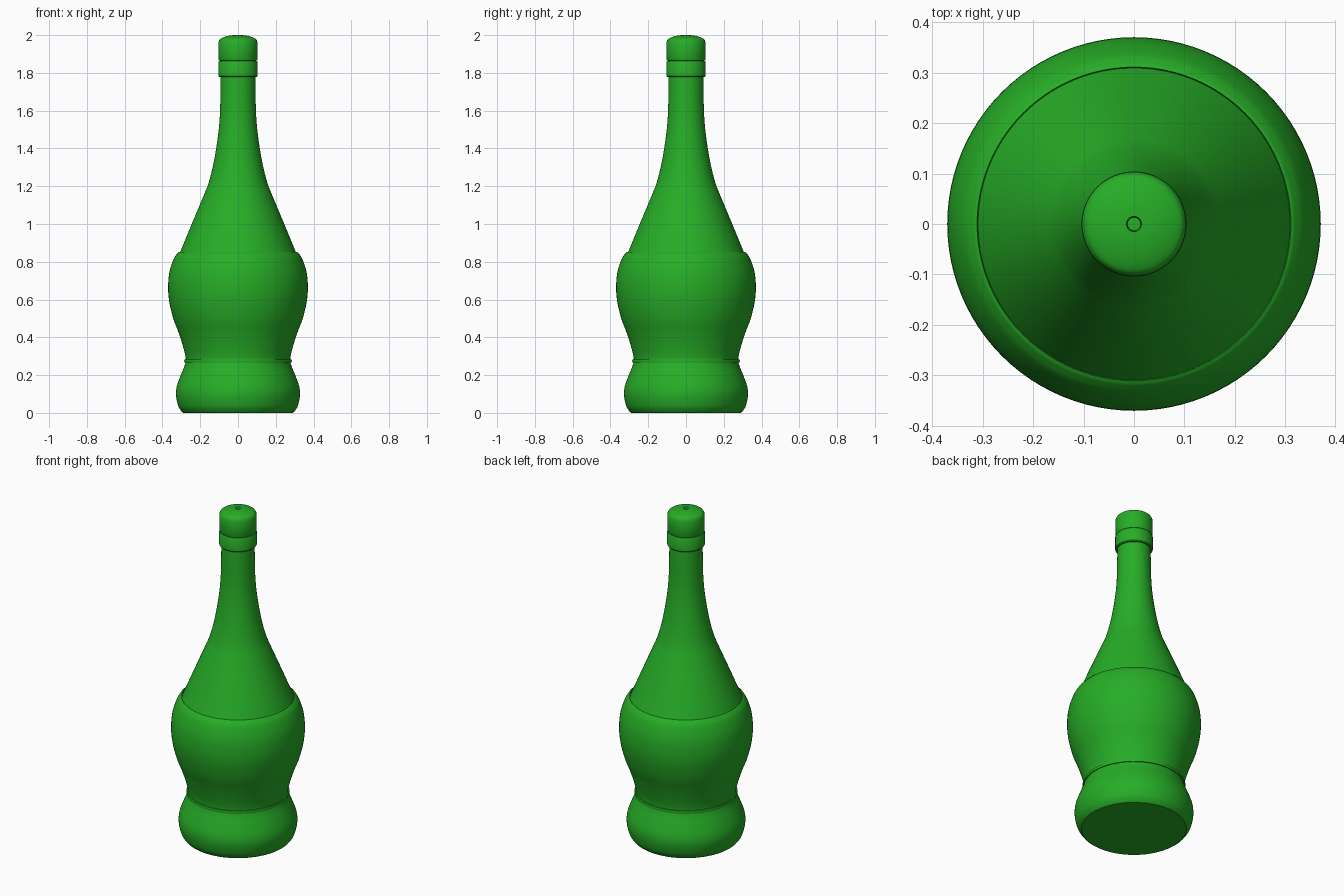
import bpy, bmesh, math
from mathutils import Vector

cube = bpy.data.objects.get("Cube")
if cube:
    bpy.data.objects.remove(cube, do_unlink=True)

green = bpy.data.materials.new("bottle_green")
green.use_nodes = True
colour = (0.02, 0.42, 0.02, 1)
green.diffuse_color = colour
green.node_tree.nodes["Principled BSDF"].inputs["Base Color"].default_value = colour


def smooth_path(points, steps=5):
    """Catmull-Rom curve through (radius, height) points."""
    pts = [Vector(p) for p in points]
    ext = [2 * pts[0] - pts[1]] + pts + [2 * pts[-1] - pts[-2]]
    out = []
    for a, b, c, d in zip(ext, ext[1:], ext[2:], ext[3:]):
        for i in range(steps):
            t = i / steps
            out.append(0.5 * (2 * b + (c - a) * t + (2 * a - 5 * b + 4 * c - d) * t * t
                              + (3 * b - a - 3 * c + d) * t ** 3))
    return out + [pts[-1]]


def lathe(name, profile, sides=96):
    """Spin a (radius, height) profile around the z axis."""
    bm = bmesh.new()
    verts = [bm.verts.new((r, 0, z)) for r, z in profile]
    edges = [bm.edges.new(pair) for pair in zip(verts, verts[1:])]
    bmesh.ops.spin(bm, geom=verts + edges, cent=(0, 0, 0), axis=(0, 0, 1),
                   angle=math.tau, steps=sides, use_duplicate=False)
    bmesh.ops.remove_doubles(bm, verts=bm.verts, dist=0.0002)
    bmesh.ops.recalc_face_normals(bm, faces=bm.faces)
    mesh = bpy.data.meshes.new(name)
    bm.to_mesh(mesh)
    bm.free()
    mesh.materials.append(green)
    obj = bpy.data.objects.new(name, mesh)
    bpy.context.collection.objects.link(obj)
    bpy.ops.object.select_all(action='DESELECT')
    obj.select_set(True)
    bpy.context.view_layer.objects.active = obj
    bpy.ops.object.shade_smooth_by_angle(angle=math.radians(32))
    return obj


# Bulging sleeve with a waist, flat bottom and a thin lip at the shoulder
sleeve = smooth_path([(0.298, 0.006), (0.316, 0.035), (0.328, 0.09), (0.324, 0.14),
                      (0.303, 0.2), (0.283, 0.25), (0.277, 0.285), (0.288, 0.34),
                      (0.313, 0.42), (0.343, 0.5), (0.364, 0.59), (0.37, 0.67),
                      (0.362, 0.75), (0.338, 0.82), (0.316, 0.85)])
lathe("sleeve", [(0, 0), (0.29, 0)] + sleeve + [(0.311, 0.852), (0.309, 0.845), (0.29, 0.845)])

# Thin band around the waist
lathe("waist_band", [(0.27, 0.266), (0.283, 0.267), (0.285, 0.275),
                     (0.283, 0.283), (0.27, 0.284)])

# Shoulder sloping up into the slender neck
lathe("neck", smooth_path([(0.311, 0.84), (0.245, 1.0), (0.18, 1.155), (0.155, 1.22),
                           (0.132, 1.31), (0.114, 1.41), (0.101, 1.51), (0.095, 1.6),
                           (0.093, 1.7), (0.092, 1.8)]))

# Collar below the cap
lathe("cap_collar", [(0.088, 1.778), (0.1, 1.778), (0.104, 1.783), (0.104, 1.857),
                     (0.101, 1.863), (0.09, 1.863)])

# Cap with a domed top and a small dimple
dome = smooth_path([(0.103, 1.965), (0.094, 1.98), (0.07, 1.991), (0.04, 1.998), (0.015, 2.0)])
lathe("cap", [(0.09, 1.863), (0.1, 1.865), (0.103, 1.871)] + dome
      + [(0.013, 1.985), (0, 1.985)])
